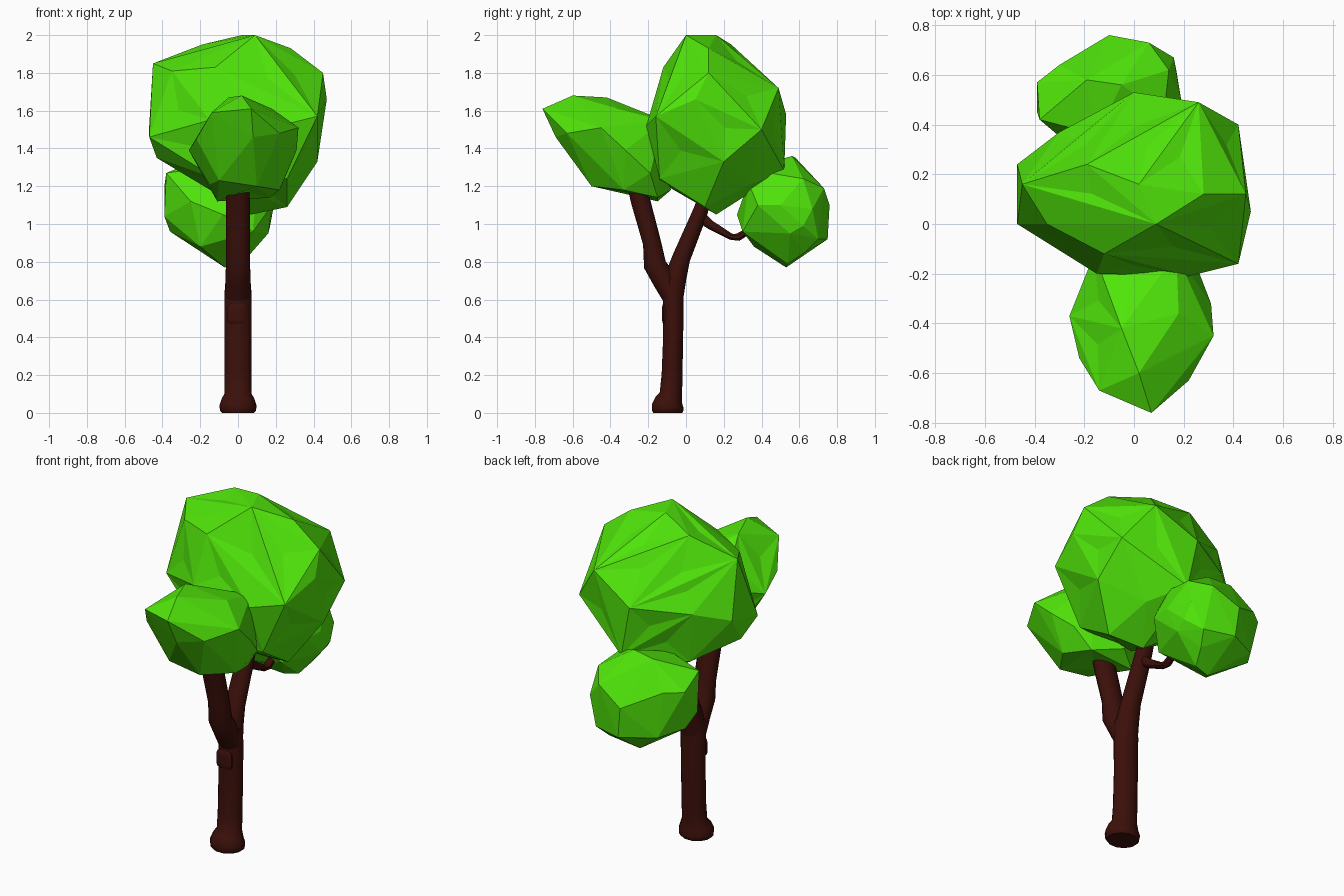
import bpy, bmesh, math
from mathutils import Vector


def material(name, color):
    m = bpy.data.materials.new(name)
    m.diffuse_color = color
    return m


BARK = material("bark", (0.045, 0.005, 0.003, 1))
LEAF = material("leaf", (0.08, 0.78, 0.003, 1))


def finish(name, bm, mat):
    bmesh.ops.recalc_face_normals(bm, faces=bm.faces[:])
    me = bpy.data.meshes.new(name)
    bm.to_mesh(me)
    bm.free()
    ob = bpy.data.objects.new(name, me)
    bpy.context.collection.objects.link(ob)
    me.materials.append(mat)
    return ob


def smooth(ob):
    bpy.context.view_layer.objects.active = ob
    ob.select_set(True)
    bpy.ops.object.shade_smooth_by_angle(angle=math.radians(45))
    ob.select_set(False)


def limb(name, path, sides=12):
    """Tube swept in the YZ plane; path rows are (y, z, half width x, radius)."""
    bm = bmesh.new()
    rings = []
    for i, (y, z, rx, r) in enumerate(path):
        a, b = path[max(i - 1, 0)], path[min(i + 1, len(path) - 1)]
        t = Vector((0, b[0] - a[0], b[1] - a[1])).normalized()
        if z == 0:
            t = Vector((0, 0, 1))
        n = t.cross(Vector((1, 0, 0)))
        ring = []
        for k in range(sides):
            ang = 2 * math.pi * (k + 0.5) / sides
            p = Vector((rx * math.cos(ang), y, z)) + n * r * math.sin(ang)
            ring.append(bm.verts.new(p))
        rings.append(ring)
    for lo, hi in zip(rings, rings[1:]):
        for k in range(sides):
            j = (k + 1) % sides
            bm.faces.new((lo[k], lo[j], hi[j], hi[k]))
    bm.faces.new(rings[0])
    bm.faces.new(rings[-1])
    smooth(finish(name, bm, BARK))


def clump(name, points):
    """Faceted leaf mass: flat-shaded hull round a few corner points."""
    bm = bmesh.new()
    for p in points:
        bm.verts.new(p)
    bmesh.ops.convex_hull(bm, input=bm.verts[:])
    loose = [v for v in bm.verts if not v.link_faces]
    bmesh.ops.delete(bm, geom=loose, context='VERTS')
    # Big facets get a slightly sunken centre
    big = [f for f in bm.faces if f.calc_area() > 0.045]
    bmesh.ops.poke(bm, faces=big, offset=-0.012)
    return finish(name, bm, LEAF)


# Trunk with flared foot
limb("trunk", [(-0.097, 0, 0.088, 0.08), (-0.097, 0.012, 0.098, 0.086),
               (-0.097, 0.035, 0.102, 0.088), (-0.09, 0.07, 0.09, 0.074),
               (-0.08, 0.1, 0.074, 0.062), (-0.074, 0.2, 0.073, 0.057),
               (-0.068, 0.4, 0.073, 0.055), (-0.067, 0.62, 0.075, 0.056),
               (-0.07, 0.71, 0.068, 0.06)])

# Forked branches and side twig
limb("front_branch", [(-0.07, 0.6, 0.07, 0.05), (-0.113, 0.7, 0.069, 0.065),
                      (-0.165, 0.785, 0.066, 0.062), (-0.18, 0.9, 0.065, 0.05),
                      (-0.24, 1.12, 0.065, 0.053), (-0.262, 1.2, 0.062, 0.05)])
limb("back_branch", [(-0.066, 0.6, 0.07, 0.052), (-0.055, 0.72, 0.066, 0.06),
                     (-0.025, 0.82, 0.058, 0.05), (0.07, 1.05, 0.052, 0.042),
                     (0.11, 1.16, 0.048, 0.036)])
limb("twig", [(0.06, 1.05, 0.03, 0.035), (0.13, 0.995, 0.026, 0.026),
              (0.24, 0.932, 0.022, 0.018), (0.275, 0.93, 0.024, 0.022),
              (0.36, 0.98, 0.018, 0.018)], 8)

# Bark knot on the front of the trunk
bm = bmesh.new()
bmesh.ops.create_cube(bm, size=1)
bmesh.ops.bevel(bm, geom=bm.edges[:], offset=0.25, segments=2, affect='EDGES', profile=0.5)
for v in bm.verts:
    v.co = Vector((v.co.x * 0.1 - 0.008, v.co.y * 0.03 - 0.112, v.co.z * 0.11 + 0.525))
smooth(finish("bark_knot", bm, BARK))

# Leaf masses
clump("main_crown", [
    (0.09, 0, 2.0), (0.02, 0.16, 2.0), (-0.19, 0.24, 1.95), (-0.45, 0.16, 1.85),
    (-0.35, 0.0, 1.81), (-0.12, -0.12, 1.83), (0.28, 0.12, 1.93), (0.45, 0.12, 1.8),
    (0.47, 0.05, 1.66), (0.42, -0.16, 1.57), (0.22, -0.21, 1.52), (-0.15, -0.2, 1.55),
    (-0.47, 0, 1.46), (-0.47, 0.24, 1.52), (-0.3, 0.37, 1.56), (0, 0.53, 1.58),
    (0.26, 0.49, 1.72), (0.42, 0.4, 1.5), (0.42, 0.2, 1.33), (0.06, 0.52, 1.28),
    (0.26, 0.1, 1.09), (0.07, 0.16, 1.05), (-0.43, 0.1, 1.35), (-0.1, -0.15, 1.23),
    (0.26, -0.14, 1.24), (-0.25, 0.32, 1.25), (0.2, 0.34, 1.21)])
clump("front_crown", [
    (0.07, -0.76, 1.61), (-0.14, -0.67, 1.59), (0.02, -0.6, 1.68), (-0.05, -0.42, 1.67),
    (0.32, -0.45, 1.51), (0.31, -0.32, 1.39), (-0.26, -0.37, 1.39), (-0.22, -0.54, 1.45),
    (0.08, -0.69, 1.46), (0.22, -0.63, 1.48), (0.1, -0.5, 1.2), (-0.1, -0.5, 1.23),
    (0.22, -0.33, 1.18), (-0.11, -0.15, 1.12), (0.17, -0.15, 1.14), (-0.15, -0.36, 1.21),
    (0.17, -0.12, 1.55), (-0.16, -0.12, 1.48), (0, -0.08, 1.18), (0.18, -0.36, 1.61),
    (0.26, -0.19, 1.27)])
clump("back_crown", [
    (-0.38, 0.42, 1.27), (-0.39, 0.57, 1.2), (-0.39, 0.45, 1.04), (-0.36, 0.52, 0.96),
    (-0.2, 0.36, 0.88), (-0.07, 0.53, 0.77), (0.02, 0.54, 0.79), (0.16, 0.55, 0.95),
    (0.19, 0.5, 1.1), (0.16, 0.67, 1.08), (0.06, 0.73, 1.19), (-0.1, 0.76, 1.1),
    (-0.08, 0.75, 0.92), (-0.3, 0.64, 1.2), (-0.19, 0.58, 1.35), (-0.05, 0.56, 1.36),
    (0.12, 0.44, 1.27), (0.1, 0.33, 1.22), (-0.08, 0.27, 1.05), (0.08, 0.3, 0.96),
    (-0.25, 0.31, 1.12), (-0.15, 0.36, 1.3), (-0.27, 0.65, 0.93), (0.1, 0.7, 0.92),
    (0.06, 0.63, 0.85), (0.17, 0.62, 0.99), (0.14, 0.62, 1.24), (0.18, 0.38, 1.1)])
